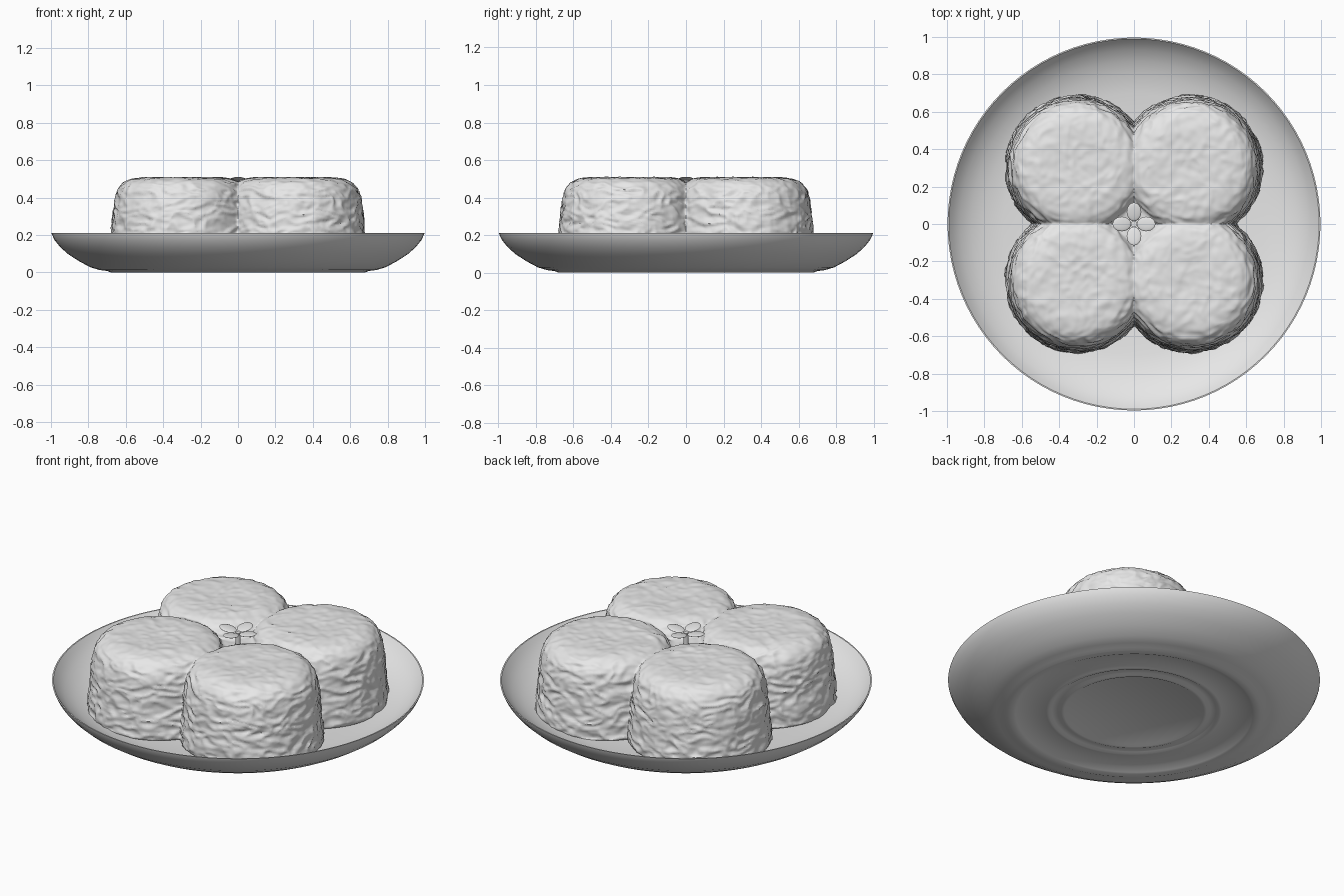
import bpy, bmesh, math
from mathutils import Vector, Matrix, noise

if "Cube" in bpy.data.objects:
    bpy.data.objects.remove(bpy.data.objects["Cube"])

clay = bpy.data.materials.new("pale grey")
clay.use_nodes = True
clay.diffuse_color = (0.8, 0.8, 0.8, 1)
clay.node_tree.nodes["Principled BSDF"].inputs["Base Color"].default_value = (0.8, 0.8, 0.8, 1)


def lathe(bm, profile, steps, centre=(0, 0, 0)):
    """Spin an (r, z) profile that starts and ends on the axis."""
    verts = [bm.verts.new((r, 0, z)) for r, z in profile]
    edges = [bm.edges.new(pair) for pair in zip(verts, verts[1:])]
    geom = bmesh.ops.spin(bm, geom=verts + edges, cent=(0, 0, 0), axis=(0, 0, 1),
                          angle=math.tau, steps=steps, use_merge=True)
    made = list({v for v in bm.verts if v.is_valid and not v.tag})
    bmesh.ops.remove_doubles(bm, verts=made, dist=1e-5)
    made = [v for v in bm.verts if not v.tag]
    bmesh.ops.translate(bm, verts=made, vec=centre)
    for v in made:
        v.tag = True


def finish(bm, name):
    bmesh.ops.recalc_face_normals(bm, faces=bm.faces)
    mesh = bpy.data.meshes.new(name)
    bm.to_mesh(mesh)
    bm.free()
    mesh.materials.append(clay)
    obj = bpy.data.objects.new(name, mesh)
    bpy.context.collection.objects.link(obj)
    return obj


def smooth(obj, angle=50):
    bpy.ops.object.select_all(action="DESELECT")
    obj.select_set(True)
    bpy.context.view_layer.objects.active = obj
    bpy.ops.object.shade_smooth_by_angle(angle=math.radians(angle))


# Plate: stepped rings below, curved wall, thin rim, shallow dish
bm = bmesh.new()
lathe(bm, [(0, 0.02), (0.36, 0.02), (0.375, 0.012), (0.39, 0.012), (0.41, 0.02),
           (0.44, 0.02), (0.455, 0.012), (0.47, 0.014), (0.49, 0.02), (0.6, 0.02),
           (0.635, 0.004), (0.65, 0), (0.68, 0), (0.7, 0.008), (0.74, 0.013),
           (0.79, 0.028), (0.85, 0.06), (0.91, 0.099), (0.95, 0.135), (0.98, 0.172),
           (0.995, 0.203), (0.997, 0.21), (0.99, 0.21), (0.97, 0.185), (0.93, 0.147),
           (0.87, 0.112), (0.8, 0.085), (0.7, 0.065), (0.5, 0.055), (0, 0.055)], 96)
smooth(finish(bm, "plate"), 40)

# Cake: four rounded lobes and a low core, fused into one body
bm = bmesh.new()
lobe = [(0, 0.06), (0.385, 0.06), (0.381, 0.14), (0.372, 0.22), (0.364, 0.32),
        (0.352, 0.40), (0.338, 0.445), (0.31, 0.479), (0.27, 0.498), (0.2, 0.507),
        (0.1, 0.505), (0, 0.502)]
for sx in (-1, 1):
    for sy in (-1, 1):
        lathe(bm, lobe, 64, (sx * 0.303, sy * 0.303, 0))
lathe(bm, [(0, 0.06), (0.2, 0.06), (0.2, 0.4), (0.1, 0.42), (0, 0.42)], 32)
cake = finish(bm, "cake")
fuse = cake.modifiers.new("fuse", "REMESH")
fuse.mode = "VOXEL"
fuse.voxel_size = 0.0095
soft = cake.modifiers.new("soften", "SMOOTH")
soft.factor = 0.5
soft.iterations = 5
bpy.context.view_layer.update()
baked = bpy.data.meshes.new_from_object(cake.evaluated_get(bpy.context.evaluated_depsgraph_get()))
cake.modifiers.clear()
cake.data = baked

# Crumbly crust: layered wrinkles on the sides, gentler swirls on top
normals = [v.normal.copy() for v in baked.vertices]
for v, n in zip(baked.vertices, normals):
    if v.co.z < 0.07:
        continue
    side = 1 - abs(n.z)
    p = Vector((v.co.x * 11, v.co.y * 11, v.co.z * 22))
    warp = noise.noise_vector(p * 0.6) * 0.7
    ridges = 1 - 2 * abs(noise.noise(p + warp))
    grain = noise.noise(p * 2.3 + warp)
    v.co += n * ((0.004 + 0.007 * side) * (ridges - 0.4) + 0.004 * grain)
baked.materials.clear()
baked.materials.append(clay)
smooth(cake, 70)

# Flower: four oval petals on a short stem in the central hollow
bm = bmesh.new()
for i in range(4):
    place = (Matrix.Rotation(i * math.pi / 2, 4, "Z") @ Matrix.Translation((0.065, 0, 0.5))
             @ Matrix.Rotation(-0.15, 4, "Y") @ Matrix.Diagonal((0.05, 0.039, 0.007, 1)))
    bmesh.ops.create_uvsphere(bm, u_segments=24, v_segments=10, radius=1, matrix=place)
smooth(finish(bm, "flower_petals"))

bm = bmesh.new()
bmesh.ops.create_cone(bm, cap_ends=True, segments=16, radius1=0.012, radius2=0.016,
                      depth=0.1, matrix=Matrix.Translation((0, 0, 0.445)))
smooth(finish(bm, "flower_stem"))
